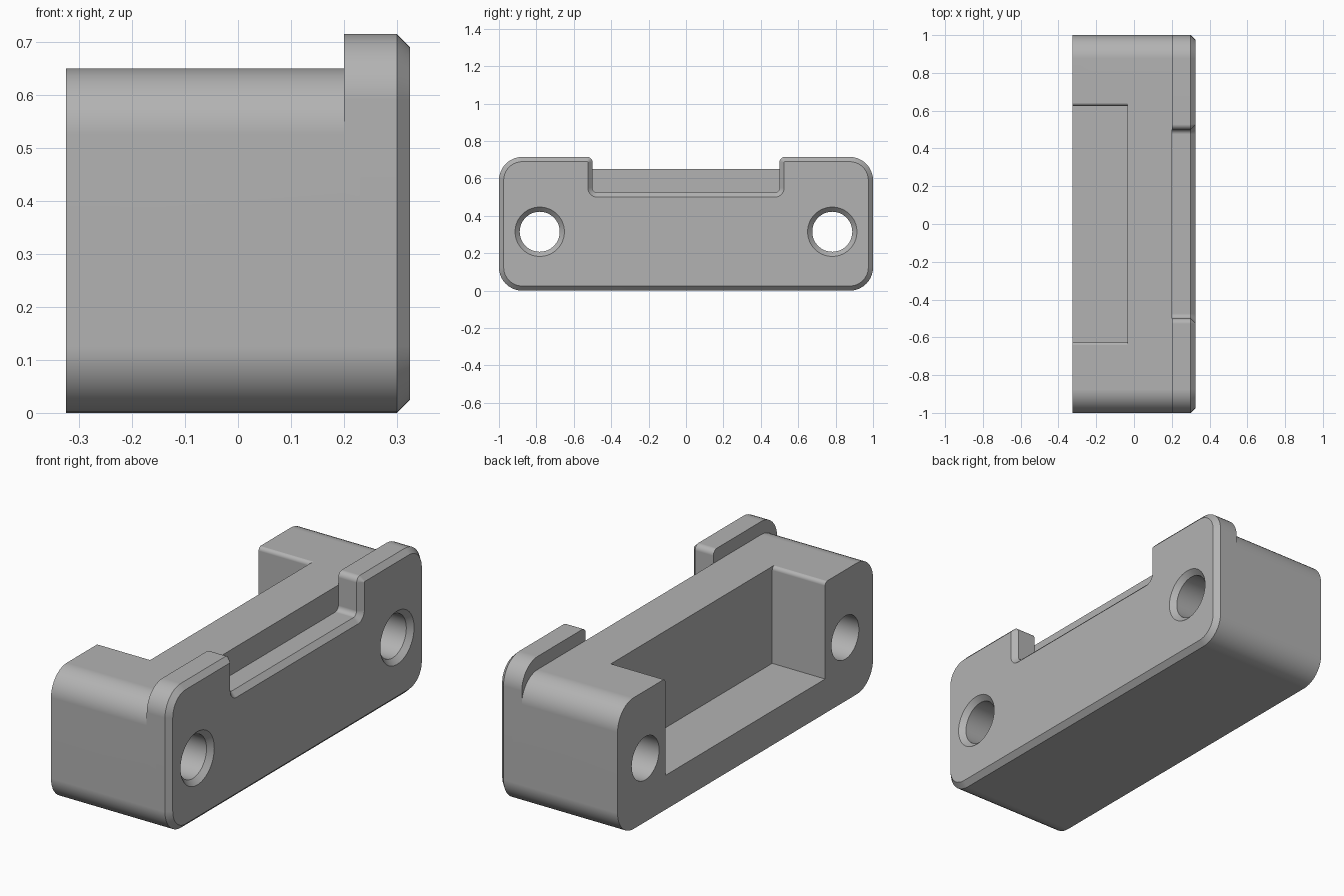
import bpy, bmesh, math
from mathutils import Vector, Matrix

cube = bpy.data.objects.get("Cube")
if cube:
    bpy.data.objects.remove(cube, do_unlink=True)

grey = bpy.data.materials.new("mid_grey")
grey.use_nodes = True
grey.diffuse_color = (0.45, 0.45, 0.45, 1)
grey.node_tree.nodes["Principled BSDF"].inputs["Base Color"].default_value = (0.45, 0.45, 0.45, 1)


def rounded(corners, steps=10):
    """Closed (y, z) outline from (y, z, radius) corners."""
    out = []
    for i, (y, z, r) in enumerate(corners):
        p = Vector((y, z))
        if r == 0:
            out.append(p)
            continue
        a = (Vector(corners[i - 1][:2]) - p).normalized()
        b = (Vector(corners[(i + 1) % len(corners)][:2]) - p).normalized()
        half = a.angle(b) / 2
        centre = p + (a + b).normalized() * r / math.sin(half)
        start = p + a * r / math.tan(half) - centre
        end = p + b * r / math.tan(half) - centre
        sweep = start.angle_signed(end)
        for k in range(steps + 1):
            out.append(centre + Matrix.Rotation(-sweep * k / steps, 2) @ start)
    return out


def mirrored(half):
    """Complete an outline from its +y half, listed bottom to top."""
    return half + [(-y, z, r) for y, z, r in reversed(half)]


def loft(name, sections):
    """Solid through (x, outline) sections, capped at both ends."""
    bm = bmesh.new()
    rings = [[bm.verts.new((x, p.x, p.y)) for p in outline] for x, outline in sections]
    bm.faces.new(rings[0])
    bm.faces.new(rings[-1])
    for r0, r1 in zip(rings, rings[1:]):
        n = len(r0)
        for i in range(n):
            j = (i + 1) % n
            bm.faces.new((r0[i], r0[j], r1[j], r1[i]))
    bmesh.ops.recalc_face_normals(bm, faces=bm.faces)
    mesh = bpy.data.meshes.new(name)
    bm.to_mesh(mesh)
    bm.free()
    mesh.materials.append(grey)
    obj = bpy.data.objects.new(name, mesh)
    bpy.context.collection.objects.link(obj)
    return obj


def combine(obj, other, operation):
    mod = obj.modifiers.new(operation.lower(), "BOOLEAN")
    mod.operation = operation
    mod.solver = "EXACT"
    mod.object = other
    bpy.context.view_layer.objects.active = obj
    bpy.ops.object.modifier_apply(modifier=mod.name)
    bpy.data.objects.remove(other, do_unlink=True)


BACK, STEP, FRONT = -0.325, 0.2, 0.325
BEVEL, R = 0.025, 0.125

# Main block with rounded long edges
block = rounded(mirrored([(1, 0, R), (1, 0.65, R)]))
body = loft("mounting_block", [(BACK, block), (STEP, block)])


# Notched face plate with bevelled rim
def plate_outline(d):
    return rounded(mirrored([
        (1 - d, d, R - d), (1 - d, 0.715 - d, R - d),
        (0.5 + d, 0.715 - d, max(0.028 - d, 0.003)),
        (0.5 + d, 0.525 - d, 0.025 + d)]))


plate = loft("face_plate", [(STEP, plate_outline(0)), (FRONT - BEVEL, plate_outline(0)),
                            (FRONT, plate_outline(BEVEL))])
combine(body, plate, "UNION")

# Open pocket in the rear, with softened upper edges
pocket = rounded(mirrored([(0.625, 0.17, 0), (0.625, 0.65, 0.02),
                           (0.9, 0.66, 0), (0.9, 0.8, 0)]))
combine(body, loft("pocket_cutter", [(BACK - 0.1, pocket), (-0.035, pocket)]), "DIFFERENCE")


# Countersunk through holes
def circle(y, r, n=64):
    return [Vector((y + r * math.cos(math.tau * k / n), 0.315 + r * math.sin(math.tau * k / n)))
            for k in range(n)]


for side in (-1, 1):
    y = side * 0.782
    cutter = loft("hole_cutter", [(BACK - 0.1, circle(y, 0.107)),
                                  (FRONT - BEVEL, circle(y, 0.107)),
                                  (FRONT + BEVEL, circle(y, 0.107 + 2 * BEVEL))])
    combine(body, cutter, "DIFFERENCE")

# Smooth fillets while keeping flat faces flat
bpy.ops.object.select_all(action="DESELECT")
body.select_set(True)
bpy.context.view_layer.objects.active = body
bpy.ops.object.shade_smooth_by_angle(angle=math.radians(25))
weighted = body.modifiers.new("weighted_normals", "WEIGHTED_NORMAL")
weighted.keep_sharp = True
